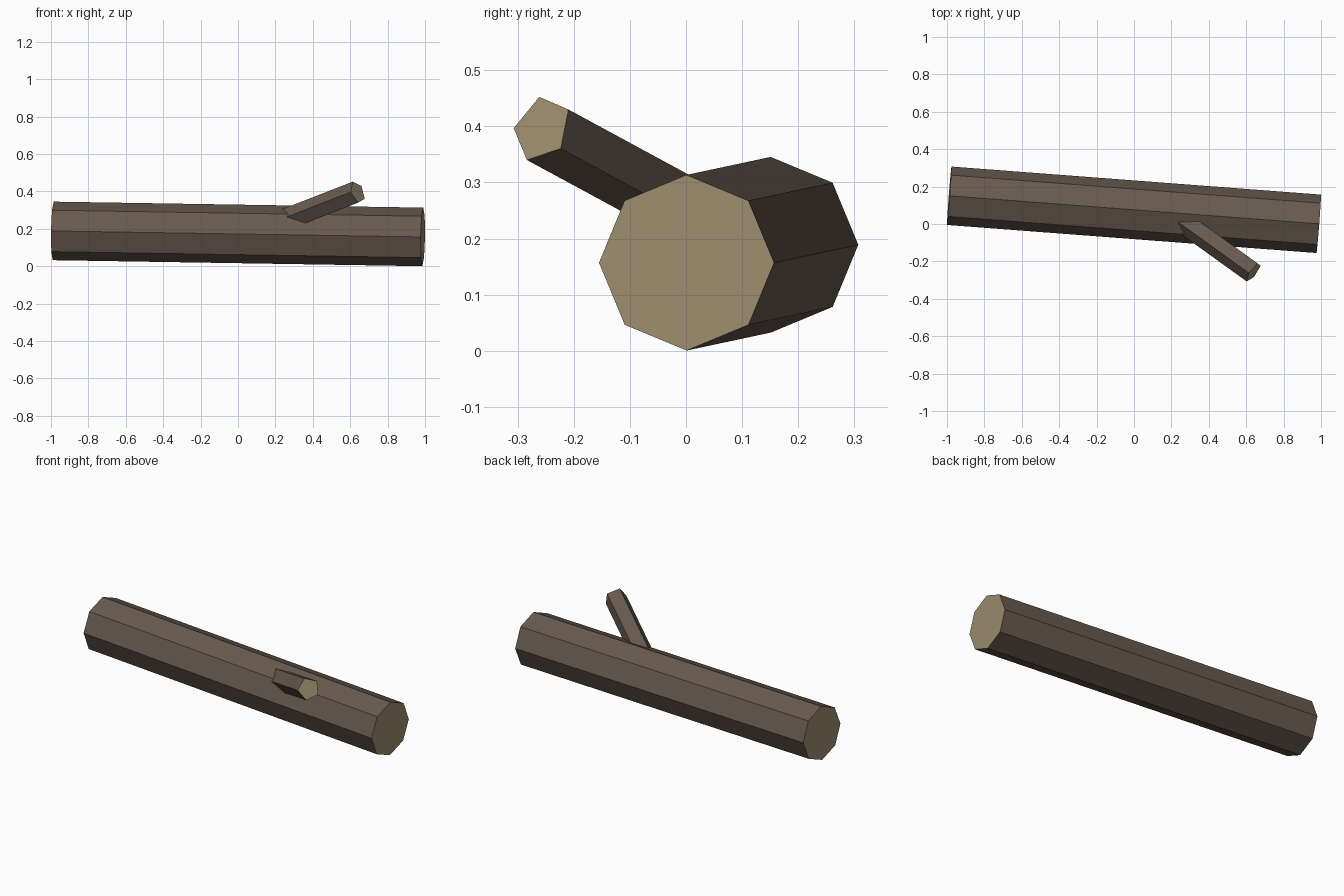
import bpy, bmesh, math
from mathutils import Vector

if "Cube" in bpy.data.objects:
    bpy.data.objects.remove(bpy.data.objects["Cube"])


def material(name, rgb):
    m = bpy.data.materials.new(name)
    m.diffuse_color = (*rgb, 1)
    m.use_nodes = True
    m.node_tree.nodes["Principled BSDF"].inputs["Base Color"].default_value = m.diffuse_color
    return m


bark = material("dark_bark", (0.138, 0.100, 0.076))
wood = material("cut_wood", (0.342, 0.270, 0.159))


def prism(name, start, end, radius, sides, ref):
    """Straight prism between two points; the first corner points along ref."""
    start, end = Vector(start), Vector(end)
    d = (end - start).normalized()
    ref = Vector(ref)
    u = (ref - d * ref.dot(d)).normalized()
    v = d.cross(u)
    bm = bmesh.new()
    rings = []
    for c in (start, end):
        ring = []
        for i in range(sides):
            a = 2 * math.pi * i / sides
            ring.append(bm.verts.new(c + radius * (u * math.cos(a) + v * math.sin(a))))
        rings.append(ring)
    a, b = rings
    for i in range(sides):
        j = (i + 1) % sides
        bm.faces.new((a[i], a[j], b[j], b[i]))
    # sawn ends in the lighter wood colour
    for cap in (a[::-1], b):
        bm.faces.new(cap).material_index = 1
    bmesh.ops.recalc_face_normals(bm, faces=bm.faces)
    me = bpy.data.meshes.new(name)
    bm.to_mesh(me)
    bm.free()
    me.materials.append(bark)
    me.materials.append(wood)
    ob = bpy.data.objects.new(name, me)
    bpy.context.collection.objects.link(ob)
    return ob


# Main fallen trunk, eight-sided
prism("log_trunk", (-0.988, 0.151, 0.189), (0.988, 0.001, 0.157), 0.1565, 8, (0, 0, 1))

# Branch stub, five-sided, rooted inside the trunk
tip = Vector((0.639, -0.257, 0.396))
root = tip - 0.48 * Vector((1, -0.72, 0.39))
prism("branch_stub", root, tip, 0.062, 5, (-0.024, -0.005, 0.056))
